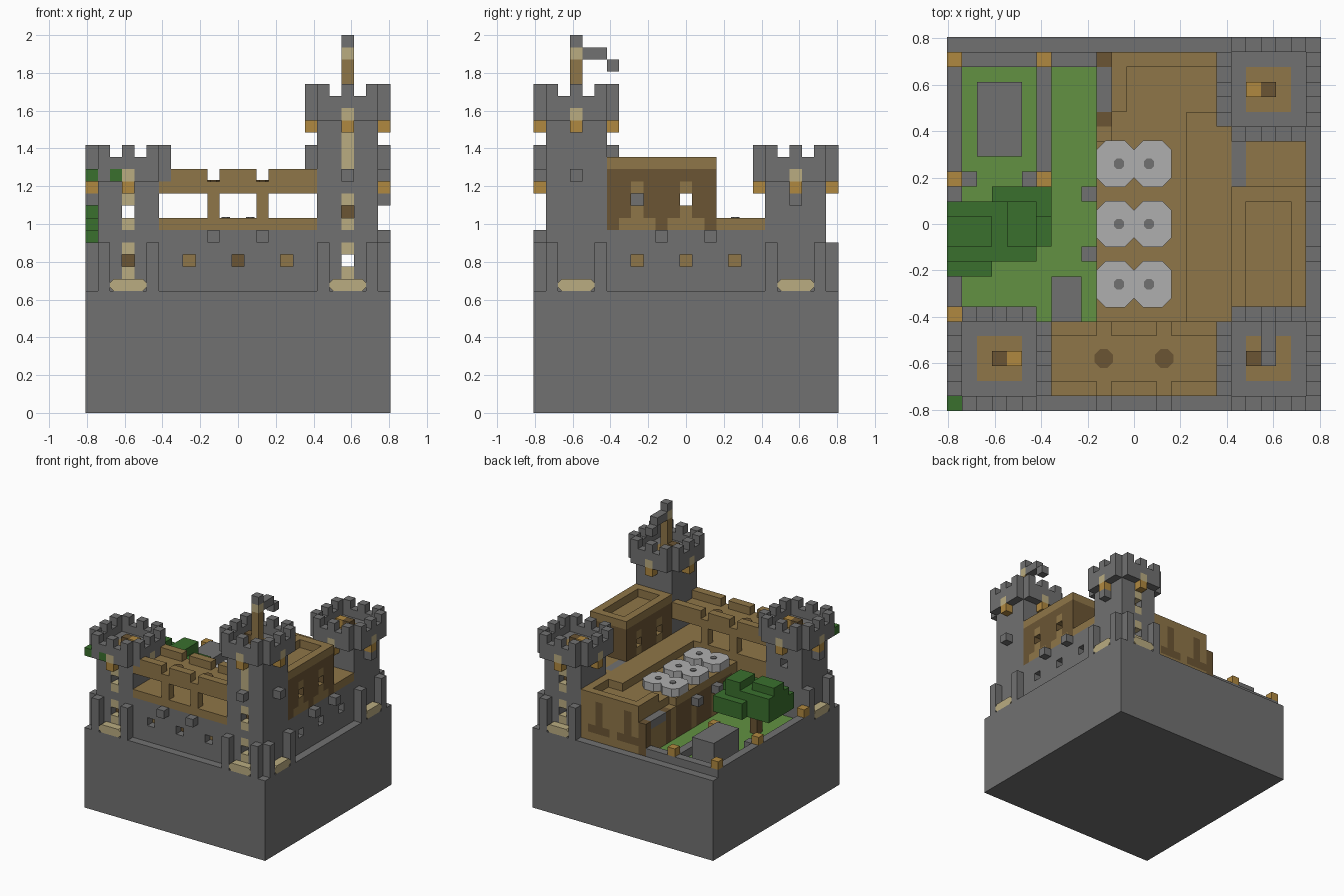
import bpy, bmesh
from mathutils import Vector

cube = bpy.data.objects.get("Cube")
if cube:
    bpy.data.objects.remove(cube, do_unlink=True)

U = 2 / 31          # side of one block
PALETTE = {
    "stone": (.165, .165, .165), "wood": (.275, .181, .065), "dark_wood": (.147, .091, .034),
    "cream": (.491, .413, .22), "lamp": (.434, .25, .051), "grass": (.122, .283, .054),
    "leaf": (.042, .162, .027), "pale_stone": (.43, .43, .43)}
MATS = {}
for name, rgb in PALETTE.items():
    m = bpy.data.materials.new(name)
    m.use_nodes = True
    m.diffuse_color = (*rgb, 1)
    m.node_tree.nodes["Principled BSDF"].inputs["Base Color"].default_value = (*rgb, 1)
    MATS[name] = m
NAMES = list(PALETTE)

cells = {}          # block position -> (part, colour)


def span(r):
    return range(r, r + 1) if isinstance(r, int) else range(r[0], r[1] + 1)


def put(part, colour, xs, ys, zs):
    for i in span(xs):
        for j in span(ys):
            for k in span(zs):
                cells[i, j, k] = (part, colour)


def dig(xs, ys, zs):
    for i in span(xs):
        for j in span(ys):
            for k in span(zs):
                cells.pop((i, j, k), None)


def paint(colour, xs, ys, zs):
    for i in span(xs):
        for j in span(ys):
            for k in span(zs):
                if (i, j, k) in cells:
                    cells[i, j, k] = (cells[i, j, k][0], colour)


# Plinth and lawn
put("plinth", "stone", (0, 24), (0, 24), (0, 9))
paint("grass", (1, 9), (6, 22), 9)

# Courtyard walls, posts and sheds
put("courtyard_wall", "stone", 0, (6, 23), 10)
put("courtyard_wall", "stone", (0, 10), 23, 10)
put("courtyard_wall", "stone", 6, (15, 23), 10)
for i in (1, 5):
    put("courtyard_wall", "stone", i, 15, 10)
for i, j in ((0, 6), (0, 15), (0, 23), (6, 15), (6, 23)):
    put("wall_lanterns", "lamp", i, j, 11)
put("stone_shed", "stone", (2, 4), (17, 21), (10, 12))
put("courtyard_step", "stone", (7, 8), (6, 8), (10, 11))

# Tree
put("tree_trunk", "dark_wood", 3, 11, (10, 12))
for xs, ys, zs in (((0, 6), (11, 13), (13, 14)), ((0, 5), (10, 13), (13, 15)),
                   ((3, 6), (13, 14), (13, 14)), ((0, 2), (9, 10), (13, 14)),
                   ((2, 6), (11, 12), 15), ((0, 2), (11, 12), 16), ((4, 5), (11, 13), 16)):
    put("tree_crown", "leaf", xs, ys, zs)

# Great hall with sunken roof bays
put("great_hall", "wood", (10, 18), (6, 23), (10, 15))
dig((10, 15), (6, 19), 15)
dig((12, 17), (20, 22), 15)
dig(10, (18, 23), (14, 15))
paint("stone", 10, (20, 22), 13)
for j in (19, 23):
    paint("dark_wood", 10, j, (10, 13))
for j in (7, 11, 15):
    paint("dark_wood", 10, (j, j + 2), (10, 13))
for j in (10, 14):
    put("hall_corbels", "stone", 9, j, 13)
for i in (12, 16):
    paint("dark_wood", (i - 1, i + 1), 23, 11)
    paint("dark_wood", i, 23, (12, 14))

# East wing and its upper storey
put("east_wall", "stone", (19, 23), (6, 18), (10, 14))
put("east_roof", "wood", (19, 23), (6, 18), 15)
paint("stone", 19, (15, 17), 15)
put("upper_hall", "dark_wood", (19, 23), (6, 14), (15, 19))
put("upper_hall", "wood", (19, 23), (6, 14), 20)
dig((20, 22), (7, 13), 20)
paint("wood", (20, 22), (7, 13), 19)
for j in (8, 12):
    for i in (19, 23):
        paint("wood", i, j, 18)
        paint("wood", i, j, 16)
        paint("wood", i, (j - 1, j + 1), 15)
    dig((19, 23), j, 17)
put("upper_hall", "stone", 21, 8, 17)
for j in (8, 12, 16):
    dig(23, j, 12)
    paint("wood", 22, j, 12)
for j in (11, 13):
    put("wall_corbels", "stone", 24, j - 1 if j == 11 else j + 1, 14)

# Front gallery
put("front_wall", "stone", (6, 18), 1, (10, 14))
put("gallery", "wood", (6, 18), (2, 5), (10, 14))
put("gallery", "wood", (6, 18), (1, 5), 15)
put("gallery", "wood", (6, 18), (1, 5), 18)
for j in (1, 5):
    put("gallery", "wood", (6, 18), j, 19)
    for i in (10, 14):
        put("gallery", "wood", i, j, (16, 17))
        dig(i, j, 19)
for i in (8, 12, 16):
    dig(i, 1, 12)
paint("dark_wood", 12, 2, 12)
for i in (10, 14):
    put("wall_corbels", "stone", i, 0, 14)


def prism(name, colour, centre, axis, w, h, depth, chamfer):
    """Rectangle with cut corners, extruded both ways along an axis."""
    a, b = w / 2, h / 2
    c = chamfer
    ring = [(a, b - c), (a - c, b), (c - a, b), (-a, b - c),
            (-a, c - b), (c - a, -b), (a - c, -b), (a, c - b)]
    place = {"x": lambda p, q, d: (d, p, q), "y": lambda p, q, d: (p, d, q),
             "z": lambda p, q, d: (p, q, d)}[axis]
    bm = bmesh.new()
    sides = [[bm.verts.new(Vector(place(p, q, d)) + Vector(centre)) for p, q in ring]
             for d in (-depth / 2, depth / 2)]
    for s in sides:
        bm.faces.new(s)
    for n in range(8):
        m = (n + 1) % 8
        bm.faces.new((sides[0][n], sides[0][m], sides[1][m], sides[1][n]))
    bmesh.ops.recalc_face_normals(bm, faces=bm.faces)
    me = bpy.data.meshes.new(name)
    bm.to_mesh(me)
    bm.free()
    me.materials.append(MATS[colour])
    bpy.context.collection.objects.link(bpy.data.objects.new(name, me))


def tower(part, cx, cy, top, box, outward, window_dir, frames):
    # Shaft, wooden floor, corbelled ring and merlons
    put(part, "stone", (cx - 2, cx + 2), (cy - 2, cy + 2), (10, top - 3))
    paint("wood", (cx - 1, cx + 1), (cy - 1, cy + 1), top - 3)
    for dx, dy in ((1, 0), (-1, 0), (0, 1), (0, -1)):
        def at(out, side):
            return cx + dx * out + dy * side, cy + dy * out + dx * side
        for s in range(-2, 3):
            put(part, "stone", *at(3, s), (top - 3, top - 2 + (s % 2 == 0)))
        put(part, "cream", *at(3, 0), top - 3)
        put(part + "_lanterns", "lamp", *at(3, 0), top - 4)
        if (dx, dy) not in outward:
            continue
        # Buttresses, apron and either windows or a stone bracket
        for s in (-2, 2):
            put(part, "stone", *at(3, s), (10, 13))
        x, y = at(3, 0)
        prism(part + "_apron", "cream", ((x - 12) * U, (y - 12) * U, 10.5 * U),
              "x" if dx else "y", 3 * U, U, U, .02)
        if (dx, dy) == window_dir:
            for k in frames:
                paint("cream", *at(2, 0), k)
            for k in (12, 16):
                dig(*at(2, 0), k)
                paint("dark_wood", *at(1, 0), k)
        if (dx, dy) != window_dir or top > 22:
            put(part + "_brackets", "stone", *at(3, 0), box)


LOW = (11, 13, 15, 17)
tower("west_tower", 3, 3, 22, 17, ((-1, 0), (0, -1)), (0, -1), LOW)
tower("tall_tower", 21, 3, 27, 19, ((1, 0), (0, -1)), (0, -1), LOW + (20, 21, 22))
tower("rear_tower", 21, 21, 22, 17, ((1, 0), (0, 1)), (0, 1), LOW)

# Sight lines through the windows
dig(21, (0, 24), 12)
dig(3, (0, 6), 16)

# Climbing leaves, rooftop fittings, mast and flag
for i in (0, 2):
    put("climbing_leaves", "leaf", i, 0, 19)
for part, cx, cy, top in (("west", 3, 3, 22), ("rear", 21, 21, 22)):
    put(part + "_rooftop_post", "dark_wood", cx, cy, top - 2)
    put(part + "_rooftop_lamp", "lamp", cx + (1 if cx < 9 else -1), cy, top - 2)
put("mast", "wood", 21, 3, (25, 28))
put("mast", "cream", 21, 3, 29)
put("mast", "stone", 21, 3, 30)
put("mast_step", "dark_wood", 20, 3, 25)
put("flag", "stone", 21, (4, 5), 29)
put("flag", "stone", 21, 6, 28)

# Skylights on the hall roof and vents on the gallery roof
for y in (-.26, 0, .26):
    for x in (-.081, .081):
        prism("skylight", "pale_stone", (x, y, 15.5 * U), "z", .162, .2, U, .04)
        prism("skylight_knob", "stone", (x * .8, y, 16 * U), "z", .045, .045, .012, .013)
for x in (-.13, .13):
    prism("roof_vent", "dark_wood", (x, -.58, 19 * U), "z", .08, .08, .012, .024)

# Turn the blocks of each part into one mesh of outer faces
FACES = []
for axis in range(3):
    for sign in (0, 1):
        p, q = [n for n in range(3) if n != axis]
        quad = []
        for a, b in ((0, 0), (1, 0), (1, 1), (0, 1)):
            v = [0, 0, 0]
            v[axis], v[p], v[q] = sign, a, b
            quad.append(tuple(v))
        if (sign == 1) == (axis == 1):
            quad.reverse()
        step = [0, 0, 0]
        step[axis] = 2 * sign - 1
        FACES.append((tuple(step), quad))

for part in sorted({p for p, c in cells.values()}):
    bm = bmesh.new()
    verts = {}
    for (i, j, k), (owner, colour) in cells.items():
        if owner != part:
            continue
        for (dx, dy, dz), quad in FACES:
            if (i + dx, j + dy, k + dz) in cells:
                continue
            corners = []
            for a, b, c in quad:
                key = (i + a, j + b, k + c)
                if key not in verts:
                    verts[key] = bm.verts.new(((key[0] - 12.5) * U, (key[1] - 12.5) * U, key[2] * U))
                corners.append(verts[key])
            bm.faces.new(corners).material_index = NAMES.index(colour)
    bmesh.ops.dissolve_limit(bm, angle_limit=.01, verts=bm.verts, edges=bm.edges, delimit={"MATERIAL"})
    me = bpy.data.meshes.new(part)
    bm.to_mesh(me)
    bm.free()
    for m in MATS.values():
        me.materials.append(m)
    bpy.context.collection.objects.link(bpy.data.objects.new(part, me))
